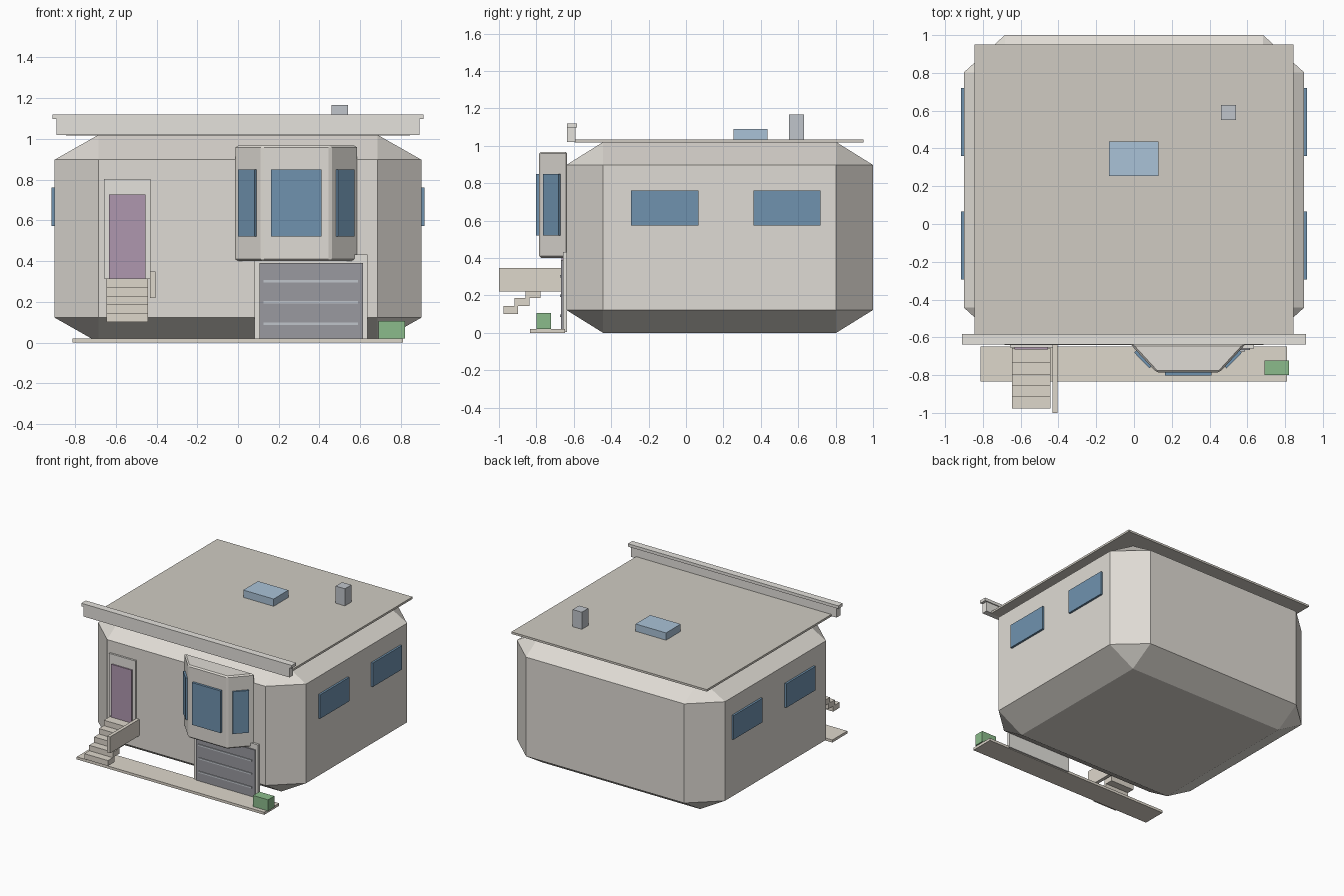
import bpy, bmesh, math
from mathutils import Matrix, Vector

if "Cube" in bpy.data.objects:
    bpy.data.objects.remove(bpy.data.objects["Cube"])


def material(name, r, g, b):
    m = bpy.data.materials.new(name)
    m.diffuse_color = (r, g, b, 1)
    m.use_nodes = True
    m.node_tree.nodes["Principled BSDF"].inputs["Base Color"].default_value = m.diffuse_color
    return m


WALL = material("wall", 0.74, 0.71, 0.66)
ROOF = material("roof", 0.63, 0.60, 0.54)
TRIM = material("trim", 0.78, 0.76, 0.72)
STONE = material("stone", 0.73, 0.68, 0.60)
GLASS = material("glass", 0.16, 0.29, 0.43)
SKY = material("skylight_glass", 0.40, 0.54, 0.68)
PURPLE = material("door_purple", 0.43, 0.31, 0.43)
DARK = material("garage_dark", 0.32, 0.32, 0.35)
METAL = material("metal", 0.53, 0.56, 0.60)
GREEN = material("leaf_green", 0.26, 0.50, 0.26)


def finish(name, bm, mat):
    bmesh.ops.recalc_face_normals(bm, faces=bm.faces)
    me = bpy.data.meshes.new(name)
    bm.to_mesh(me)
    bm.free()
    me.materials.append(mat)
    ob = bpy.data.objects.new(name, me)
    bpy.context.collection.objects.link(ob)
    return ob


def box(name, x, y, z, mat, chamfer=0.0, turn=0.0):
    """Box from (min, max) ranges; chamfer is a fraction of each side."""
    bm = bmesh.new()
    bmesh.ops.create_cube(bm, size=1)
    if chamfer:
        bmesh.ops.bevel(bm, geom=bm.edges[:], offset=chamfer, segments=1,
                        profile=0.5, affect='EDGES')
    size = Vector([r[1] - r[0] for r in (x, y, z)])
    bmesh.ops.scale(bm, vec=size, verts=bm.verts)
    ob = finish(name, bm, mat)
    ob.location = [(r[0] + r[1]) / 2 for r in (x, y, z)]
    ob.rotation_euler.z = turn
    return ob


# House body with heavily chamfered edges
box("house_body", (-0.9, 0.9), (-0.64, 1.0), (0, 1.02), WALL, chamfer=0.12)

# Roof slab, front parapet and roof fittings
box("roof_slab", (-0.845, 0.845), (-0.595, 0.95), (1.017, 1.033), ROOF)
box("parapet", (-0.89, 0.89), (-0.635, -0.59), (1.02, 1.10), TRIM)
box("parapet_cap", (-0.91, 0.91), (-0.637, -0.582), (1.097, 1.12), TRIM)
box("skylight", (-0.133, 0.13), (0.255, 0.437), (1.03, 1.09), SKY)
box("roof_vent", (0.46, 0.54), (0.55, 0.63), (1.03, 1.167), METAL)

# Side windows, two on each side wall
for side, label in ((1, "right"), (-1, "left")):
    for y0, place in ((-0.293, "front"), (0.36, "rear")):
        x = sorted((side * 0.897, side * 0.916))
        box(f"{label}_window_{place}", x, (y0, y0 + 0.36), (0.573, 0.76), GLASS)

# Bay window: extruded trapezoid with softened edges
bm = bmesh.new()
plan = [(-0.02, -0.635), (0.118, -0.785), (0.454, -0.785), (0.592, -0.635)]
base = bm.faces.new([bm.verts.new((px, py, 0.40)) for px, py in plan])
ext = bmesh.ops.extrude_face_region(bm, geom=[base])
top = [v for v in ext["geom"] if isinstance(v, bmesh.types.BMVert)]
bmesh.ops.translate(bm, verts=top, vec=(0, 0, 0.568))
bmesh.ops.bevel(bm, geom=bm.edges[:], offset=0.01, segments=1,
                profile=0.5, affect='EDGES')
finish("bay", bm, WALL)
box("bay_window_front", (0.163, 0.41), (-0.803, -0.782), (0.52, 0.85), GLASS)
for cx, turn, label in ((0.047, -1, "left"), (0.525, 1, "right")):
    box(f"bay_window_{label}", (cx - 0.058, cx + 0.058), (-0.725, -0.709),
        (0.52, 0.85), GLASS, turn=turn * math.radians(46))

# Garage door with horizontal rails
box("garage_frame", (0.08, 0.635), (-0.658, -0.635), (0.005, 0.432), TRIM)
box("garage_door", (0.105, 0.613), (-0.668, -0.65), (0.02, 0.39), DARK)
for i, z in enumerate((0.092, 0.198, 0.302)):
    box(f"garage_rail_{i + 1}", (0.125, 0.588), (-0.674, -0.66),
        (z - 0.006, z + 0.006), METAL)

# Front door
box("door_frame", (-0.657, -0.43), (-0.655, -0.635), (0.315, 0.803), TRIM)
box("front_door", (-0.632, -0.455), (-0.665, -0.645), (0.31, 0.728), PURPLE)

# Floating stair flight and its side rail
for i in range(5):
    y, z = -0.977 + 0.06 * i, 0.102 + 0.0425 * i
    box(f"step_{i + 1}", (-0.645, -0.441), (y, y + 0.08), (z, z + 0.0425), STONE)
box("stair_rail", (-0.432, -0.406), (-1.0, -0.64), (0.22, 0.348), STONE)

# Walkway and planted box
box("walkway", (-0.812, 0.81), (-0.833, -0.648), (0, 0.02), STONE)
box("bush", (0.69, 0.82), (-0.80, -0.722), (0.02, 0.107), GREEN)
